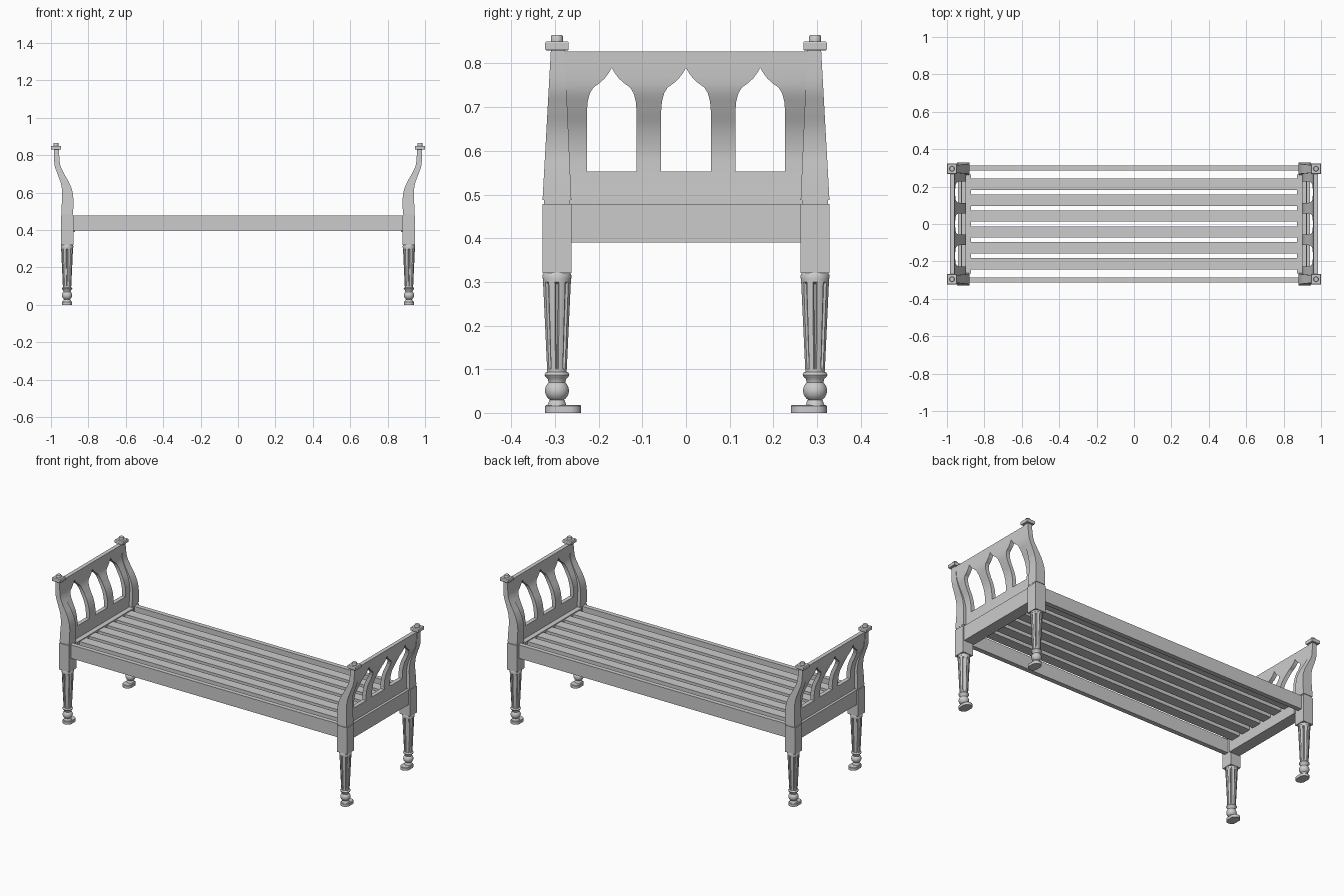
import bpy
import bmesh
from math import cos, sin, pi, radians

if "Cube" in bpy.data.objects:
    bpy.data.objects.remove(bpy.data.objects["Cube"])

wood = bpy.data.materials.new("grey_wood")
wood.use_nodes = True
grey = (0.6, 0.6, 0.6, 1)
wood.diffuse_color = grey
wood.node_tree.nodes["Principled BSDF"].inputs["Base Color"].default_value = grey

LEG_X, LEG_Y = 0.914, 0.2955


def finish(name, bm, angle=35):
    bmesh.ops.recalc_face_normals(bm, faces=bm.faces)
    mesh = bpy.data.meshes.new(name)
    bm.to_mesh(mesh)
    bm.free()
    mesh.materials.append(wood)
    ob = bpy.data.objects.new(name, mesh)
    bpy.context.collection.objects.link(ob)
    if angle:
        bpy.ops.object.select_all(action="DESELECT")
        ob.select_set(True)
        bpy.context.view_layer.objects.active = ob
        bpy.ops.object.shade_smooth_by_angle(angle=radians(angle))
    return ob


def loft(name, rings, angle=35):
    """Skin a stack of equally sized point rings and cap both ends."""
    bm = bmesh.new()
    loops = [[bm.verts.new(p) for p in ring] for ring in rings]
    n = len(loops[0])
    for a, b in zip(loops, loops[1:]):
        for i in range(n):
            j = (i + 1) % n
            bm.faces.new((a[i], a[j], b[j], b[i]))
    bm.faces.new(loops[0])
    bm.faces.new(loops[-1])
    return finish(name, bm, angle)


def rect(cx, cy, z, hx, hy):
    return [(cx - hx, cy - hy, z), (cx + hx, cy - hy, z),
            (cx + hx, cy + hy, z), (cx - hx, cy + hy, z)]


def box(name, x0, x1, y0, y1, z0, z1):
    cx, cy, hx, hy = (x0 + x1) / 2, (y0 + y1) / 2, abs(x1 - x0) / 2, abs(y1 - y0) / 2
    return loft(name, [rect(cx, cy, z, hx, hy) for z in (z0, z1)], 0)


def circle(cx, cy, z, r, n=32, stretch=0):
    """Ring of points; stretch pulls one half along y into an oval."""
    ring = []
    for i in range(n):
        a = 2 * pi * (i + 0.5) / n
        shift = stretch if sin(a) * stretch > 0 else 0
        ring.append((cx + r * cos(a), cy + r * sin(a) + shift, z))
    return ring


def fluted(cx, cy, z, r, depth, flutes=8, per=6):
    """Ring with narrow grooves, one per sector."""
    ring = []
    for i in range(flutes * per):
        k = i % per
        a = 2 * pi * (i // per + (-0.2, -0.1, 0.1, 0.2, 0.4, 0.6)[k]) / flutes
        rr = r - depth if k in (1, 2) else r
        ring.append((cx + rr * cos(a), cy + rr * sin(a), z))
    return ring


# Sweep of the end posts: height, centre x, half thickness
SWEEP = [(0.487, 0.913, 0.031), (0.55, 0.911, 0.031), (0.6, 0.912, 0.028),
         (0.65, 0.924, 0.023), (0.7, 0.947, 0.018), (0.75, 0.966, 0.015),
         (0.83, 0.971, 0.0135)]


def sweep(steps=5):
    """Smooth the sweep points with a Catmull-Rom spline."""
    pts = [SWEEP[0]] + SWEEP + [SWEEP[-1]]
    out = []
    for a, b, c, d in zip(pts, pts[1:], pts[2:], pts[3:]):
        for s in range(steps):
            t = s / steps
            out.append(tuple(
                q + t * ((r - p) + t * (2 * p - 5 * q + 4 * r - u
                                        + t * (3 * (q - r) + u - p))) / 2
                for p, q, r, u in zip(a, b, c, d)))
    return out + [SWEEP[-1]]


PATH = sweep()

# Pointed arch outline: half width, height
ARCH = [(0.057, 0.553), (0.057, 0.69), (0.055, 0.713), (0.05, 0.732),
        (0.042, 0.745), (0.028, 0.755), (0.016, 0.766), (0.007, 0.778)]


def corner(tag, sx, sy):
    x, y = sx * LEG_X, sy * LEG_Y
    box(tag + "_block", x - 0.0335, x + 0.0335, y - 0.0335, y + 0.0335, 0.32, 0.478)
    box(tag + "_post_neck", x - 0.029, x + 0.029, y - 0.03, y + 0.03, 0.476, 0.49)

    # Curved, tapering post
    rings = []
    for z, cx, half in PATH:
        t = (z - 0.487) / 0.343
        rings.append(rect(sx * cx, sy * (LEG_Y - 0.002 * t), z, half, 0.033 - 0.017 * t))
    loft(tag + "_post", rings)

    # Cap and knob
    cx, cy = sx * 0.973, sy * LEG_Y
    loft(tag + "_post_cap", [rect(cx, cy, z, h, h) for z, h in
                             ((0.83, 0.025), (0.833, 0.027), (0.847, 0.027), (0.85, 0.025))], 0)
    loft(tag + "_post_knob", [circle(cx, cy, z, r, 16) for z, r in
                              ((0.849, 0.014), (0.862, 0.014), (0.865, 0.012))])

    # Fluted leg
    loft(tag + "_leg", [fluted(x, y, z, r, d) for z, r, d in
                        ((0.09, 0.022, 0), (0.1, 0.0225, 0), (0.104, 0.023, 0.005),
                         (0.295, 0.032, 0.006), (0.3, 0.0322, 0), (0.31, 0.0325, 0))], 30)
    loft(tag + "_leg_collar", [circle(x, y, z, r) for z, r in
                               ((0.308, 0.0335), (0.315, 0.0335), (0.321, 0.03))])

    # Turned ring, ball and neck
    turned = [(0.094, 0.022), (0.092, 0.026), (0.087, 0.0285), (0.082, 0.026), (0.078, 0.021)]
    turned += [(0.051 + 0.026 * cos(a), 0.0275 * sin(a))
               for a in (radians(45 + 9 * i) for i in range(12))]
    turned += [(0.028, 0.018), (0.022, 0.02), (0.017, 0.022)]
    loft(tag + "_leg_ball", [circle(x, y, z, r) for z, r in turned], 50)

    # Oval foot reaching inwards
    loft(tag + "_foot", [circle(x, y, z, r, 32, -sy * 0.028) for z, r in
                         ((0, 0.027), (0.016, 0.027), (0.018, 0.025))])


def end_panel(name, sx):
    # Curved slab
    path = [(0.476, LEG_X - 0.001)] + [(min(z, 0.828), cx) for z, cx, _ in PATH]
    outline = [(sx * (cx + 0.012), z) for z, cx in path]
    outline += [(sx * (cx - 0.012), z) for z, cx in reversed(path)]
    slab = loft(name, [[(x, y, z) for x, z in outline] for y in (-0.286, 0.286)])

    # Three pointed openings
    arch = ARCH + [(0, 0.79)] + [(-w, z) for w, z in reversed(ARCH)]
    cutters = []
    for cy in (-0.17, 0, 0.17):
        cut = loft("arch_cutter", [[(sx * x, cy + w, z) for w, z in arch]
                                   for x in (0.8, 1.1)], 0)
        cut.hide_render = True
        cutters.append(cut)
        mod = slab.modifiers.new("opening", "BOOLEAN")
        mod.operation, mod.solver, mod.object = "DIFFERENCE", "EXACT", cut
    bpy.context.view_layer.objects.active = slab
    for mod in list(slab.modifiers):
        bpy.ops.object.modifier_apply(modifier=mod.name)
    for cut in cutters:
        bpy.data.objects.remove(cut)


# Ends with their corners
for side, sx in (("left", 1), ("right", -1)):
    for place, sy in (("front", -1), ("back", 1)):
        corner(f"{place}_{side}", sx, sy)
    end_panel(side + "_end_panel", sx)
    box(side + "_end_rail", sx * 0.872, sx * 0.94, -0.264, 0.264, 0.39, 0.478)

# Long side rails
for place, sy in (("front", -1), ("back", 1)):
    box(place + "_rail", -0.885, 0.885, sy * 0.286, sy * 0.313, 0.398, 0.478)

# Seat slats
for i in range(6):
    y = (i - 2.5) * 0.085
    box(f"slat_{i + 1}", -0.875, 0.875, y - 0.03, y + 0.03, 0.45, 0.473)
